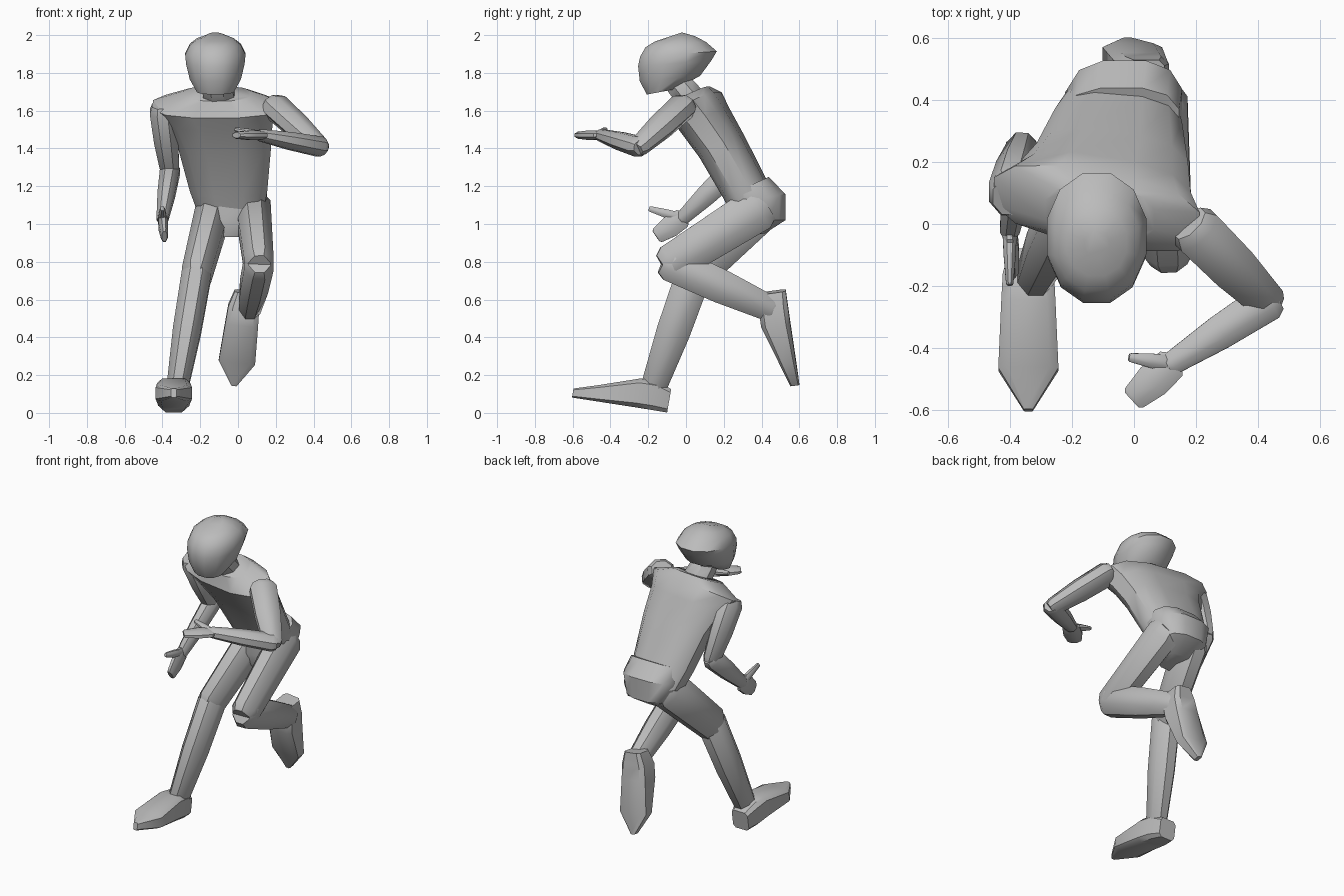
import bpy, bmesh, math
from mathutils import Vector

cube = bpy.data.objects.get("Cube")
if cube:
    bpy.data.objects.remove(cube)

GREY = (0.5, 0.5, 0.5, 1)
material = bpy.data.materials.new("plain grey")
material.use_nodes = True
material.diffuse_color = GREY
material.node_tree.nodes["Principled BSDF"].inputs["Base Color"].default_value = GREY

SIDEWAYS = Vector((1, 0, 0))
UPWARD = Vector((0, 0, 1))


def loft(name, rings, sides=8, squareness=1.0):
    """Skin closed rings, each given as centre, half-width vector and half-depth vector."""
    mesh_builder = bmesh.new()
    loops = []
    for centre, half_width, half_depth in rings:
        loop = []
        for corner in range(sides):
            turn = math.tau * (corner + 0.5) / sides
            across, along = math.cos(turn), math.sin(turn)
            across = math.copysign(abs(across) ** squareness, across)
            along = math.copysign(abs(along) ** squareness, along)
            point = Vector(centre) + Vector(half_width) * across + Vector(half_depth) * along
            loop.append(mesh_builder.verts.new(point))
        loops.append(loop)
    for lower, upper in zip(loops, loops[1:]):
        for corner in range(sides):
            following = (corner + 1) % sides
            mesh_builder.faces.new((lower[corner], lower[following], upper[following], upper[corner]))
    mesh_builder.faces.new(loops[0])
    mesh_builder.faces.new(loops[-1])
    bmesh.ops.recalc_face_normals(mesh_builder, faces=mesh_builder.faces)
    mesh = bpy.data.meshes.new(name)
    mesh_builder.to_mesh(mesh)
    mesh_builder.free()
    mesh.materials.append(material)
    part = bpy.data.objects.new(name, mesh)
    bpy.context.collection.objects.link(part)
    bpy.ops.object.select_all(action='DESELECT')
    part.select_set(True)
    bpy.context.view_layer.objects.active = part
    bpy.ops.object.shade_smooth_by_angle(angle=math.radians(40))


def limb(name, start, end, start_radius, end_radius, side, flatness=1.2, swell=1.1):
    """Tapered segment with a swollen middle and blunt ends that overlap at the joints."""
    start, end = Vector(start), Vector(end)
    direction = (end - start).normalized()
    width = (side - direction * side.dot(direction)).normalized()
    depth = direction.cross(width) * flatness
    middle_radius = (start_radius + end_radius) / 2 * swell
    stations = [
        (start - direction * start_radius / 2, start_radius * 0.75),
        (start, start_radius),
        ((start + end) / 2, middle_radius),
        (end, end_radius),
        (end + direction * end_radius / 2, end_radius * 0.75),
    ]
    loft(name, [(centre, width * radius, depth * radius) for centre, radius in stations])


def arm(label, side, shoulder, elbow, wrist, fingertips, thumb_tip):
    limb(label + "_upper_arm", shoulder, elbow, 0.073, 0.053, side)
    limb(label + "_forearm", elbow, wrist, 0.057, 0.034, side)
    limb(label + "_hand", wrist, fingertips, 0.025, 0.02, side, flatness=2.3, swell=1.2)
    limb(label + "_thumb", wrist, thumb_tip, 0.025, 0.013, side)


def leg(label, hip, knee, ankle):
    limb(label + "_thigh", hip, knee, 0.1, 0.085, SIDEWAYS, flatness=1.3, swell=1)
    limb(label + "_shin", knee, ankle, 0.085, 0.062, SIDEWAYS)


def foot(label, heel, forward, upward, side):
    """Wedge shoe lofted along its flat sole from the heel to a pointed toe."""
    heel, forward = Vector(heel), Vector(forward).normalized()
    upward, side = Vector(upward).normalized(), Vector(side).normalized()
    rings = []
    for distance, half_width, height in [(0, .06, .13), (.08, .085, .16), (.17, .09, .16),
                                         (.38, .1, .09), (.51, .015, .05)]:
        centre = heel + forward * distance + upward * height / 2
        rings.append((centre, side * half_width, upward * height / 2))
    loft(label + "_foot", rings, squareness=0.4)


def trunk(name, stations, twist=0.0, squareness=0.75):
    """Body sections: centre, half width, forward half depth and its rise towards the back."""
    rings = []
    for centre, half_width, half_depth, rise in stations:
        half_width_vector = (half_width, -twist * half_width ** 2, 0)
        rings.append((centre, half_width_vector, (0, half_depth, rise)))
    loft(name, rings, 12, squareness)


# Torso leaning forward, its shoulders twisting more as they widen
trunk("torso", [
    ((-.04, .37, 1.08), .18, .12, .04),
    ((-.05, .31, 1.19), .21, .11, .05),
    ((-.07, .19, 1.41), .25, .11, .06),
    ((-.1, .1, 1.55), .29, .12, .06),
    ((-.12, .05, 1.63), .34, .12, .07),
    ((-.11, .03, 1.69), .18, .09, .04),
], twist=0.5)

# Hips and seat, the belly reaching forward between the thighs
trunk("pelvis", [
    ((-.04, .33, .94), .08, .09, .01),
    ((-.03, .37, 1.02), .16, .16, 0),
    ((-.03, .38, 1.13), .19, .15, .03),
    ((-.04, .33, 1.2), .19, .11, .05),
])

# Neck and smooth helmet-shaped head, pointed at the back
limb("neck", (-.1, .02, 1.67), (-.12, -.07, 1.78), 0.09, 0.08, SIDEWAYS, flatness=0.9, swell=1)
trunk("head", [((-.12, (front + back) / 2, height), half_width, (back - front) / 2, .015)
               for front, back, height, half_width in [
                   (-.21, -.05, 1.7, .1),
                   (-.25, .08, 1.77, .14),
                   (-.26, .14, 1.85, .16),
                   (-.25, .17, 1.9, .165),
                   (-.22, .11, 1.95, .14),
                   (-.17, .05, 1.98, .1),
                   (-.11, -.02, 2, .04)]], squareness=0.95)

# Arms: the left reaches across the chest, the right swings beside the body
arm("left", UPWARD, (.2, -.02, 1.62), (.43, -.25, 1.41), (.12, -.45, 1.47),
    (0, -.56, 1.47), (-.01, -.43, 1.5))
arm("right", SIDEWAYS, (-.4, .1, 1.6), (-.36, .24, 1.28), (-.4, -.02, 1.03),
    (-.39, -.15, .94), (-.4, -.19, 1.08))

# Legs: the left is lifted and folded back, the right is planted in front
leg("left", (.08, .38, 1.08), (.11, -.08, .79), (.06, .45, .55))
leg("right", (-.13, .38, 1.07), (-.22, .04, .73), (-.32, -.17, .14))
foot("left", (.04, .53, .65), (-.06, .07, -.49), (0, -1, -.14), (1, 0, -.12))
foot("right", (-.34, -.1, 0), (0, -.5, .08), (0, .17, 1), SIDEWAYS)
